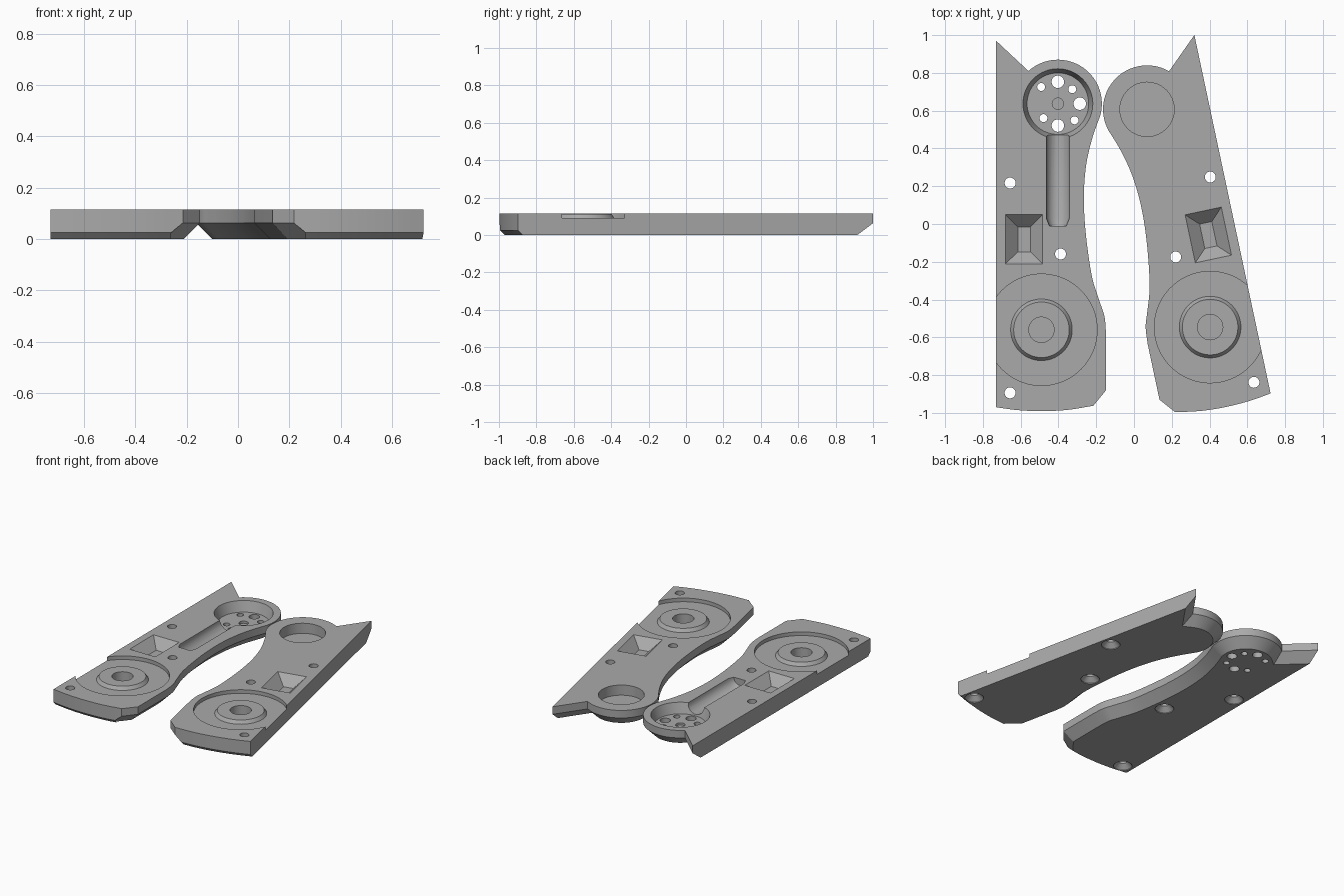
import bpy
import bmesh
from math import sin, cos, radians
from mathutils import Vector, Matrix

if "Cube" in bpy.data.objects:
    bpy.data.objects.remove(bpy.data.objects["Cube"])

TOP = 0.115      # plate thickness
BIG = 0.063      # chamfer under the shaped edges
SMALL = 0.025    # chamfer under the end
OVER = 0.2       # cutters reach past the plate to here

grey = bpy.data.materials.new("plain_grey")
grey.use_nodes = True
colour = (0.4, 0.4, 0.4, 1)
grey.diffuse_color = colour
grey.node_tree.nodes["Principled BSDF"].inputs["Base Color"].default_value = colour


def make_object(name, bm):
    bmesh.ops.recalc_face_normals(bm, faces=bm.faces)
    mesh = bpy.data.meshes.new(name)
    bm.to_mesh(mesh)
    bm.free()
    mesh.materials.append(grey)
    ob = bpy.data.objects.new(name, mesh)
    bpy.context.collection.objects.link(ob)
    return ob


def loft(name, rings):
    """Closed solid through rings of equal point count."""
    bm = bmesh.new()
    loops = [[bm.verts.new(p) for p in ring] for ring in rings]
    n = len(loops[0])
    for a, b in zip(loops, loops[1:]):
        for i in range(n):
            j = (i + 1) % n
            bm.faces.new((a[i], a[j], b[j], b[i]))
    bm.faces.new(loops[0])
    bm.faces.new(loops[-1])
    bmesh.ops.remove_doubles(bm, verts=bm.verts, dist=1e-5)
    return make_object(name, bm)


def lathe(name, profile, x, y, steps=48):
    """Solid of revolution from (radius, z) pairs that start and end on the axis."""
    bm = bmesh.new()
    vs = [bm.verts.new((r, 0, z)) for r, z in profile]
    es = [bm.edges.new(pair) for pair in zip(vs, vs[1:])]
    bmesh.ops.spin(bm, geom=vs + es, cent=(0, 0, 0), axis=(0, 0, 1),
                   angle=radians(360), steps=steps)
    bmesh.ops.remove_doubles(bm, verts=bm.verts, dist=1e-5)
    bmesh.ops.translate(bm, verts=bm.verts, vec=(x, y, 0))
    return make_object(name, bm)


def smooth_path(pts, steps=5):
    """Catmull-Rom curve through the points, without the last one."""
    pts = [Vector(p) for p in pts]
    ext = [2 * pts[0] - pts[1]] + pts + [2 * pts[-1] - pts[-2]]
    out = []
    for a, b, c, d in zip(ext, ext[1:], ext[2:], ext[3:]):
        for k in range(steps):
            t = k / steps
            out.append(0.5 * (2 * b + (c - a) * t + (2 * a - 5 * b + 4 * c - d) * t * t
                              + (3 * b - a - 3 * c + d) * t ** 3))
    return out


# Clockwise outline: each point carries the chamfer of the edge that follows it
HEAD = Vector((-0.403, 0.637))
HEAD_R = 0.233
tip = [Vector((-0.73, 0.97))]
head = [HEAD + HEAD_R * Vector((cos(radians(a)), sin(radians(a))))
        for a in range(132, -19, -6)]
neck = smooth_path([(-0.186, 0.555), (-0.222, 0.45), (-0.252, 0.32), (-0.265, 0.175),
                    (-0.262, 0.03), (-0.246, -0.13), (-0.22, -0.29), (-0.182, -0.41),
                    (-0.156, -0.49), (-0.148, -0.58)])
heel = [Vector((-0.148, -0.58)), Vector((-0.148, -0.88))]
end = smooth_path([(-0.215, -0.962), (-0.35, -0.984), (-0.49, -0.991),
                   (-0.62, -0.985), (-0.73, -0.97)], 3)
shaped = tip + head + neck + heel
outline = shaped + end + [Vector((-0.73, -0.97))]
kinds = ["big"] * len(shaped) + ["small"] * len(end) + ["none"]


def inset_ring(z):
    """Outline at height z, with each edge moved in by its own chamfer."""
    depth = {"big": max(0, BIG - z), "small": max(0, SMALL - z), "none": 0}
    n = len(outline)
    ring = []
    for i, p in enumerate(outline):
        e1 = (p - outline[i - 1]).normalized()
        e2 = (outline[(i + 1) % n] - p).normalized()
        n1, n2 = Vector((e1.y, -e1.x)), Vector((e2.y, -e2.x))
        d1, d2 = depth[kinds[i - 1]], depth[kinds[i]]
        det = n1.x * n2.y - n1.y * n2.x
        if abs(det) < 1e-3:
            move = n2 * d2
        else:
            move = Vector((d1 * n2.y - d2 * n1.y, d2 * n1.x - d1 * n2.x)) / det
        ring.append((p.x + move.x, p.y + move.y, z))
    return ring


def rect_ring(x, y, hx, hy, z):
    return [(x - hx, y - hy, z), (x + hx, y - hy, z), (x + hx, y + hy, z), (x - hx, y + hy, z)]


def channel_ring(y, r):
    """Round-bottomed channel section, open above the plate."""
    arc = [(HEAD.x + r * cos(radians(a)), y, TOP + r * sin(radians(a)))
           for a in range(180, 361, 15)]
    return arc + [(HEAD.x + r, y, OVER), (HEAD.x - r, y, OVER)]


def hole(x, y, r, low, high=OVER):
    return lathe("hole_cutter", [(0, low), (r, low), (r, high), (0, high)], x, y, 32)


def shared_cutters():
    """Pivot recess with raised boss, tapered pocket and countersunk screw holes."""
    cuts = [lathe("pivot_cutter", [(0, 0.045), (0.067, 0.045), (0.067, 0.112), (0.147, 0.112),
                                   (0.163, 0.09), (0.295, 0.09), (0.295, OVER), (0, OVER)],
                  -0.49, -0.56, 72)]
    cuts.append(loft("pocket_cutter", [rect_ring(-0.582, -0.081, 0.033, 0.066, 0.05),
                                       rect_ring(-0.582, -0.081, 0.098, 0.13, TOP),
                                       rect_ring(-0.582, -0.081, 0.098, 0.13, OVER)]))
    for x, y in ((-0.656, 0.217), (-0.389, -0.159), (-0.656, -0.894)):
        cuts.append(lathe("screw_cutter", [(0, -0.05), (0.06, -0.05), (0.06, 0.005),
                                           (0.029, 0.036), (0.029, OVER), (0, OVER)], x, y, 32))
    return cuts


def head_cutters():
    """Dished cup, its ring of holes and the channel that runs into it."""
    cuts = [lathe("cup_cutter", [(0, 0.045), (0.163, 0.045), (0.185, TOP),
                                 (0.185, OVER), (0, OVER)], HEAD.x, HEAD.y, 64),
            loft("channel_cutter", [channel_ring(HEAD.y - 0.1, 0.061),
                                    channel_ring(0.03, 0.061), channel_ring(-0.01, 0.045)]),
            hole(HEAD.x, HEAD.y, 0.03, 0.03)]
    for k in range(-3, 4):
        a = radians(45 * k)
        r = 0.021 if k % 2 else 0.033
        ring = 0.125 if k in (3, -1) else 0.108 if k % 2 else 0.116
        cuts.append(hole(HEAD.x + ring * cos(a), HEAD.y + ring * sin(a), r, -0.05))
    return cuts


def build_half(name, extra):
    half = loft(name, [inset_ring(z) for z in (0, SMALL, BIG, TOP)])
    bpy.context.view_layer.objects.active = half
    for cutter in shared_cutters() + extra:
        cutter.hide_render = True
        mod = half.modifiers.new("cut", "BOOLEAN")
        mod.operation = "DIFFERENCE"
        mod.solver = "EXACT"
        mod.object = cutter
        bpy.ops.object.modifier_apply(modifier=mod.name)
        bpy.data.objects.remove(cutter)
    return half


right_half = build_half("right_handle_half", head_cutters())
left_half = build_half("left_handle_half", [hole(HEAD.x, HEAD.y, 0.144, 0.045)])

# Mirror the left half and swing it about its outer end corner
corner = Vector((-0.73, -0.97, 0))
place = (Matrix.Translation((0.723, -0.897, 0)) @ Matrix.Rotation(radians(12), 4, "Z")
         @ Matrix.Diagonal((-1, 1, 1, 1)) @ Matrix.Translation(-corner))
left_half.data.transform(place)
left_half.data.flip_normals()

for ob in (right_half, left_half):
    bpy.ops.object.select_all(action="DESELECT")
    ob.select_set(True)
    bpy.context.view_layer.objects.active = ob
    bpy.ops.object.shade_smooth_by_angle(angle=radians(25))
